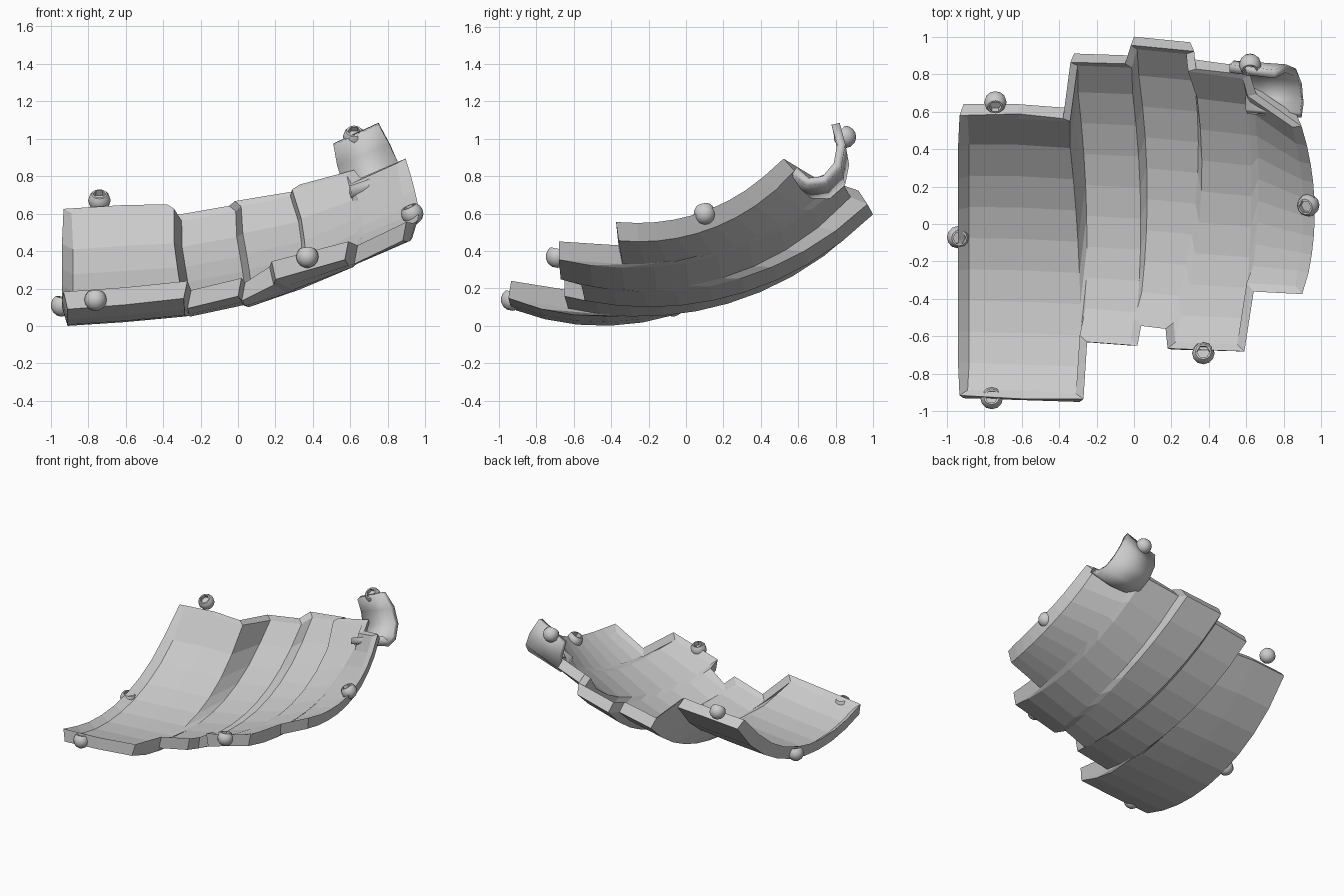
import bpy, bmesh, math
from mathutils import Vector

old = bpy.data.objects.get("Cube")
if old:
    bpy.data.objects.remove(old, do_unlink=True)

grey = bpy.data.materials.new("plain_grey")
grey.use_nodes = True
grey.diffuse_color = (0.6, 0.6, 0.6, 1)
grey.node_tree.nodes["Principled BSDF"].inputs["Base Color"].default_value = (0.6, 0.6, 0.6, 1)


def finish(bm, name):
    bmesh.ops.recalc_face_normals(bm, faces=bm.faces)
    mesh = bpy.data.meshes.new(name)
    bm.to_mesh(mesh)
    bm.free()
    obj = bpy.data.objects.new(name, mesh)
    bpy.context.collection.objects.link(obj)
    mesh.materials.append(grey)
    return obj


def smooth(obj, degrees):
    bpy.ops.object.select_all(action="DESELECT")
    obj.select_set(True)
    bpy.context.view_layer.objects.active = obj
    bpy.ops.object.shade_smooth_by_angle(angle=math.radians(degrees))


def skin(bm, rows):
    for a, b in zip(rows, rows[1:]):
        for k in range(len(a) - 1):
            bm.faces.new((a[k], a[k + 1], b[k + 1], b[k]))


# Shell stations: front x, back x, bow, front y, back y, arc centre y, lowest z, radius
STATIONS = [
    (-.91, -.91, 0, -.93, .64, -.45, 0, 1.33),
    (-.6, -.62, 0, -.94, .64, -.45, .02, 1.33),
    (-.29, -.36, .03, -.95, .62, -.45, .05, 1.33),
    (-.27, -.32, .04, -.63, .91, -.25, .05, 1.67),
    (0, -.03, .05, -.65, .9, -.25, .11, 1.67),
    (.02, 0, .06, -.54, 1, -.2, .1, 1.7),
    (.19, .3, .09, -.56, .97, -.2, .18, 1.69),
    (.2, .31, .1, -.67, .88, -.25, .19, 1.53),
    (.57, .6, .04, -.68, .84, -.3, .31, 1.67),
    (.62, .63, .04, -.34, .74, -.3, .33, 1.6),
    (.88, .87, .06, -.36, .58, -.25, .45, 1.1),
]
SEGS, THICK, LIP = 9, .06, .1


def station_points(s):
    xf, xb, bow, yf, yb, yc, zb, r = s
    points = []
    for j in range(SEGS + 1):
        u = j / SEGS
        x = xf + (xb - xf) * u + bow * 4 * u * (1 - u)
        y = yf + (yb - yf) * u
        rise = math.sqrt(r * r - (y - yc) ** 2)
        inward = Vector((0, yc - y, rise)) / r
        points.append((Vector((x, y, zb + r - rise)), inward))
    return points


# Stepped shell with a raised lip round its edge
grid = [station_points(s) for s in STATIONS]
n = len(grid) - 1
loop = [(i, 0) for i in range(n)] + [(n, j) for j in range(SEGS)]
loop += [(i, SEGS) for i in range(n, 0, -1)] + [(0, j) for j in range(SEGS, 0, -1)]
outward = {}
for k, (i, j) in enumerate(loop):
    pi, pj = loop[k - 1]
    ni, nj = loop[(k + 1) % len(loop)]
    here = grid[i][j][0]
    d = (here - grid[pi][pj][0]).xy.normalized() + (grid[ni][nj][0] - here).xy.normalized()
    outward[i, j] = Vector((d.y, -d.x, 0)).normalized()

bm = bmesh.new()
outer = [[bm.verts.new(p) for p, _ in row] for row in grid]
inner = [[bm.verts.new(p + d * THICK - outward.get((i, j), Vector()) * .03)
          for j, (p, d) in enumerate(row)] for i, row in enumerate(grid)]
skin(bm, outer)
skin(bm, inner)
ring = loop + loop[:1]
rim = [bm.verts.new(grid[i][j][0] + grid[i][j][1] * LIP + outward[i, j] * .03) for i, j in loop]
rim.append(rim[0])
skin(bm, [[outer[i][j] for i, j in ring], rim, [inner[i][j] for i, j in ring]])
finish(bm, "stepped_shell")

# Half-tube collar at the raised back corner
left = [(.6, .6, .73), (.6, .68, .69), (.58, .76, .7), (.56, .83, .76), (.53, .85, .86), (.51, .83, .97)]
right = [(.89, .58, .83), (.9, .65, .77), (.89, .74, .78), (.86, .81, .86), (.81, .83, .97), (.75, .8, 1.08)]
bm = bmesh.new()
skin(bm, [[bm.verts.new(p) for p in side] for side in (left, right)])
collar = finish(bm, "half_tube_collar")
mod = collar.modifiers.new("wall", "SOLIDIFY")
mod.thickness = .045
mod.offset = 0
smooth(collar, 40)


# Round studs with a hexagonal socket
def stud(name, position, axis, radius=.06, count=12):
    bm = bmesh.new()
    profile = [(math.cos(math.radians(a)), math.sin(math.radians(a)), False)
               for a in (-75, -50, -25, 0, 25, 45)]
    profile += [(.58, .71, True), (.58, .2, True)]
    turn = Vector((0, 0, 1)).rotation_difference(Vector(axis))
    rings = []
    for r, z, hexagonal in profile:
        ring = []
        for k in range(count):
            a = math.tau * k / count
            rr = r * (math.cos(math.pi / 6) if hexagonal and k % 2 else 1) * radius
            p = Vector((rr * math.cos(a), rr * math.sin(a), z * radius))
            ring.append(bm.verts.new(turn @ p + Vector(position)))
        rings.append(ring)
    skin(bm, [ring + ring[:1] for ring in rings])
    bm.faces.new(rings[0])
    bm.faces.new(rings[-1])
    smooth(finish(bm, name), 35)


stud("front_right_stud", (-.76, -.93, .14), (0, .2, 1))
stud("right_stud", (-.94, -.07, .11), (.2, -.1, 1))
stud("back_right_stud", (-.74, .65, .67), (0, -.6, .8))
stud("front_left_stud", (.37, -.69, .37), (0, .2, 1))
stud("left_stud", (.93, .1, .6), (-.4, -.2, .9))
stud("back_left_stud", (.62, .85, 1.01), (0, -.7, .7))
